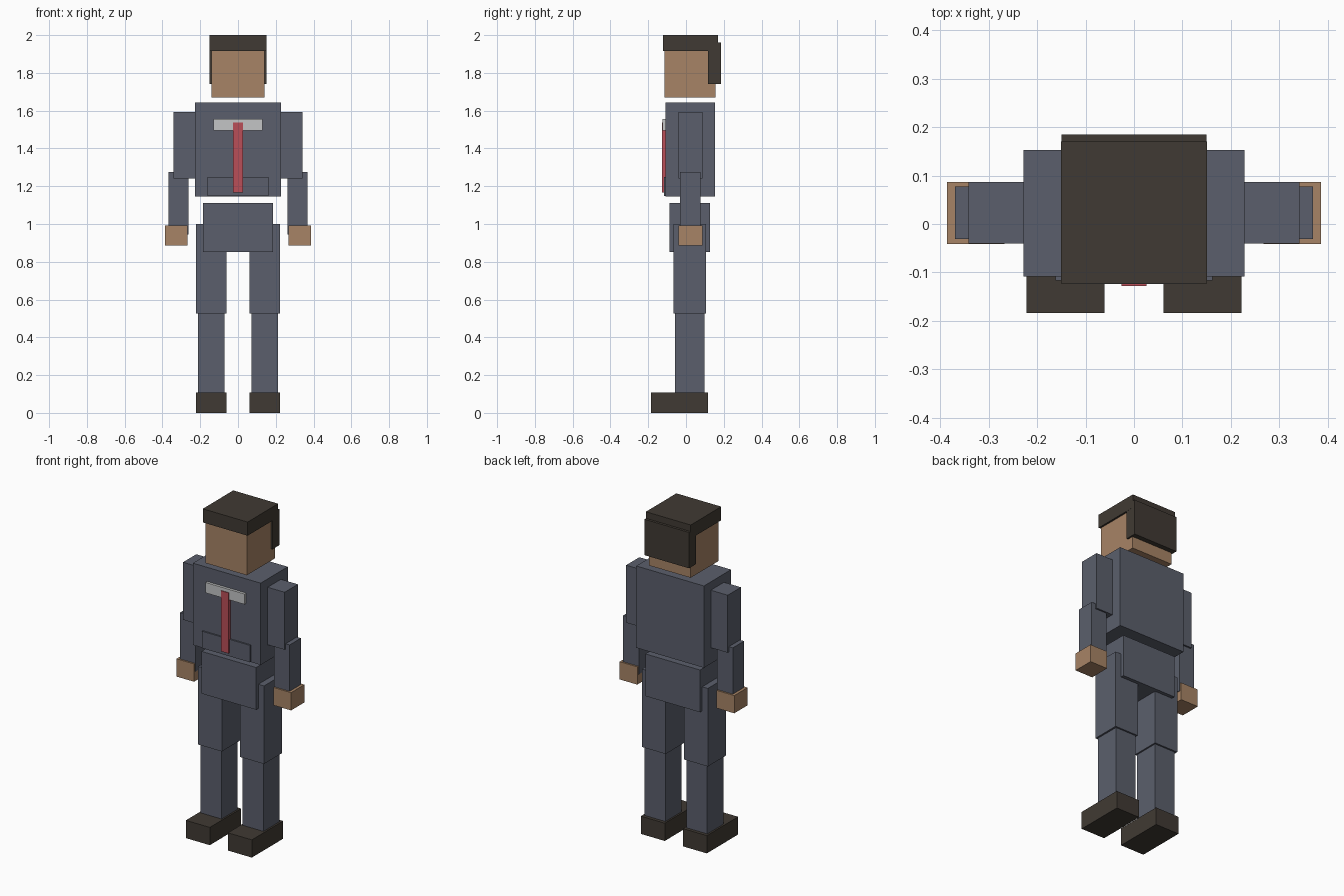
import bpy
import bmesh
from mathutils import Matrix, Vector

cube = bpy.data.objects.get("Cube")
if cube:
    bpy.data.objects.remove(cube, do_unlink=True)


def linear(v):
    v /= 255
    return v / 12.92 if v <= 0.04045 else ((v + 0.055) / 1.055) ** 2.4


def material(name, *rgb):
    colour = [linear(c) for c in rgb] + [1.0]
    mat = bpy.data.materials.new(name)
    mat.use_nodes = True
    mat.diffuse_color = colour
    bsdf = next(n for n in mat.node_tree.nodes if n.type == 'BSDF_PRINCIPLED')
    bsdf.inputs["Base Color"].default_value = colour
    return mat


suit = material("slate suit", 91, 95, 108)
skin = material("tan skin", 167, 132, 102)
dark = material("dark brown", 64, 58, 51)
red = material("tie red", 186, 78, 88)
grey = material("collar grey", 196, 197, 198)


def box(name, mat, xs, ys, zs):
    """Flat-faced box given by its extent on each axis."""
    low, high = (Vector(corner) for corner in zip(xs, ys, zs))
    bm = bmesh.new()
    bmesh.ops.create_cube(bm, size=1, matrix=Matrix.Translation((low + high) / 2)
                          @ Matrix.Diagonal((high - low).to_4d()))
    mesh = bpy.data.meshes.new(name)
    bm.to_mesh(mesh)
    bm.free()
    mesh.materials.append(mat)
    bpy.context.collection.objects.link(bpy.data.objects.new(name, mesh))


def centred(name, mat, half_width, ys, zs):
    box(name, mat, (-half_width, half_width), ys, zs)


def pair(name, mat, inner, outer, ys, zs):
    box("left_" + name, mat, (inner, outer), ys, zs)
    box("right_" + name, mat, (-outer, -inner), ys, zs)


# Head and hair
centred("head", skin, 0.14, (-0.115, 0.155), (1.67, 1.93))
centred("hair_top", dark, 0.151, (-0.123, 0.17), (1.917, 2.0))
centred("hair_back", dark, 0.15, (0.116, 0.185), (1.742, 1.96))

# Torso, clothing details and hips
centred("torso", suit, 0.228, (-0.108, 0.153), (1.145, 1.643))
centred("jacket_panel", suit, 0.162, (-0.117, -0.1), (1.147, 1.25))
centred("collar", grey, 0.131, (-0.124, -0.1), (1.494, 1.557))
centred("tie", red, 0.026, (-0.128, -0.1), (1.168, 1.537))
centred("hips", suit, 0.184, (-0.088, 0.128), (0.853, 1.11))

# Arms
pair("upper_arm", suit, 0.22, 0.342, (-0.04, 0.087), (1.242, 1.592))
pair("forearm", suit, 0.263, 0.369, (-0.031, 0.077), (0.945, 1.275))
pair("hand", skin, 0.267, 0.386, (-0.041, 0.087), (0.885, 0.993))

# Legs
pair("thigh", suit, 0.062, 0.222, (-0.067, 0.107), (0.525, 1.0))
pair("shin", suit, 0.071, 0.211, (-0.057, 0.097), (0.09, 0.54))
pair("shoe", dark, 0.061, 0.222, (-0.184, 0.117), (0.0, 0.108))
